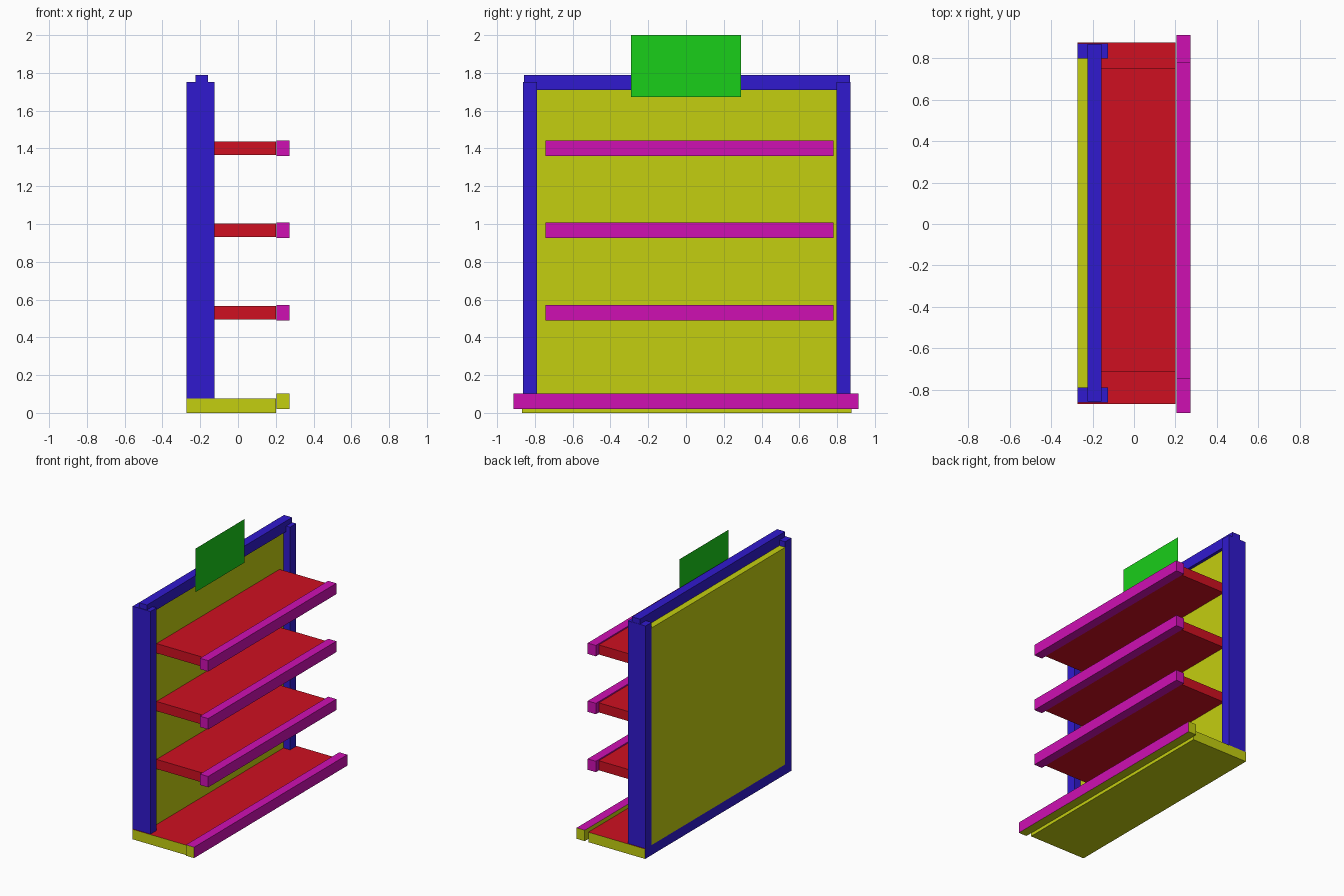
import bpy, bmesh

if "Cube" in bpy.data.objects:
    bpy.data.objects.remove(bpy.data.objects["Cube"])


def make_mat(name, rgb):
    m = bpy.data.materials.new(name)
    m.diffuse_color = (*rgb, 1.0)
    m.use_nodes = True
    m.node_tree.nodes["Principled BSDF"].inputs["Base Color"].default_value = m.diffuse_color
    return m


BLUE = make_mat("blue", (0.03, 0.01, 0.62))
RED = make_mat("red", (0.62, 0.005, 0.015))
YELLOW = make_mat("yellow", (0.55, 0.62, 0.005))
MAGENTA = make_mat("magenta", (0.62, 0.005, 0.45))
GREEN = make_mat("green", (0.01, 0.62, 0.01))


def finish(name, bm, mats):
    mesh = bpy.data.meshes.new(name)
    bm.to_mesh(mesh)
    bm.free()
    for m in mats:
        mesh.materials.append(m)
    ob = bpy.data.objects.new(name, mesh)
    bpy.context.collection.objects.link(ob)
    return ob


def box(name, x, y, z, mat, faces=()):
    """Box from (min, max) ranges; faces = (axis, sign, material) overrides."""
    bm = bmesh.new()
    bmesh.ops.create_cube(bm, size=1)
    for v in bm.verts:
        v.co = [r[0] if c < 0 else r[1] for c, r in zip(v.co, (x, y, z))]
    bm.normal_update()
    mats = [mat]
    for axis, sign, m in faces:
        if m not in mats:
            mats.append(m)
        for f in bm.faces:
            if f.normal[axis] * sign > 0.9:
                f.material_index = mats.index(m)
    return finish(name, bm, mats)


# Base plinth: red deck on top, blue back edge
box("base", (-0.273, 0.2), (-0.868, 0.876), (0, 0.075), YELLOW,
    [(2, 1, RED), (0, -1, BLUE)])

# Base price rail: coloured front and top only
box("base_rail", (0.205, 0.273), (-0.912, 0.912), (0.02, 0.102), YELLOW,
    [(0, 1, MAGENTA), (2, 1, MAGENTA)])

# Side posts
for side, y in (("front", (-0.863, -0.79)), ("back", (0.798, 0.871))):
    box(side + "_post", (-0.273, -0.125), y, (0.075, 1.752), BLUE)

# Top beam and back panel
box("top_beam", (-0.225, -0.158), (-0.858, 0.869), (1.71, 1.79), BLUE)
box("back_panel", (-0.273, -0.18), (-0.79, 0.798), (0.075, 1.71), YELLOW)

# Shelves with price rails
for i, z in enumerate((0.53, 0.966, 1.402)):
    box(f"shelf_{i + 1}", (-0.25, 0.2), (-0.712, 0.752), (z - 0.036, z + 0.036), RED)
    box(f"shelf_rail_{i + 1}", (0.205, 0.273), (-0.745, 0.78),
        (z - 0.041, z + 0.041), MAGENTA)

# Thin header sign
bm = bmesh.new()
corners = ((-0.292, 1.672), (0.292, 1.672), (0.292, 2.0), (-0.292, 2.0))
bm.faces.new([bm.verts.new((-0.15, y, z)) for y, z in corners])
finish("header_sign", bm, [GREEN])
